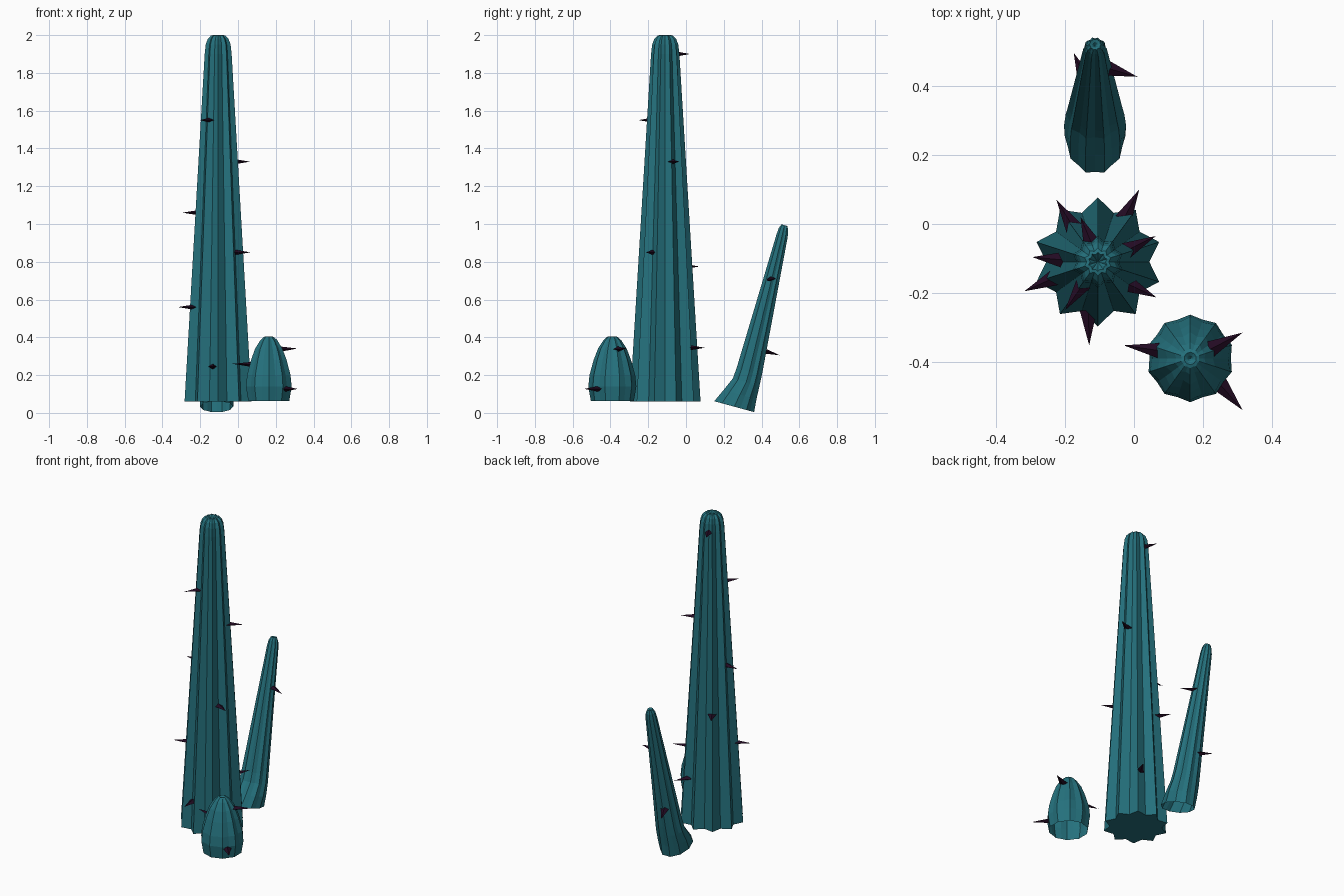
import bpy, bmesh, math
from mathutils import Vector, Matrix

if "Cube" in bpy.data.objects:
    bpy.data.objects.remove(bpy.data.objects["Cube"])

RIBS = 10


def material(name, rgb):
    m = bpy.data.materials.new(name)
    m.diffuse_color = (*rgb, 1)
    m.use_nodes = True
    m.node_tree.nodes["Principled BSDF"].inputs["Base Color"].default_value = m.diffuse_color
    return m


teal = material("teal cactus skin", (0.018, 0.165, 0.205))
plum = material("dark plum spine", (0.016, 0.003, 0.016))


def add_object(name, bm, mat):
    bmesh.ops.recalc_face_normals(bm, faces=bm.faces)
    me = bpy.data.meshes.new(name)
    bm.to_mesh(me)
    bm.free()
    me.materials.append(mat)
    ob = bpy.data.objects.new(name, me)
    bpy.context.collection.objects.link(ob)
    return ob


def cactus(name, rings, matrix, tip_z, phase=0.0, cap=False):
    """Ribbed stem. Each ring: (z, x radius, y radius, y offset, valley ratio)."""
    bm = bmesh.new()
    n = RIBS * 2
    loops = []
    for z, rx, ry, oy, valley in rings:
        loop = []
        for i in range(n):
            a = math.pi / 2 + phase + i * math.tau / n
            k = 1 if i % 2 == 0 else valley
            loop.append(bm.verts.new((rx * k * math.cos(a), oy + ry * k * math.sin(a), z)))
        loops.append(loop)
    for lo, hi in zip(loops, loops[1:]):
        for i in range(n):
            j = (i + 1) % n
            bm.faces.new((lo[i], lo[j], hi[j], hi[i]))
    # dimpled crown
    tip = bm.verts.new((0, rings[-1][3], tip_z))
    for i in range(n):
        bm.faces.new((loops[-1][i], loops[-1][(i + 1) % n], tip))
    if cap:
        c = bm.verts.new((0, 0, rings[0][0]))
        for i in range(n):
            bm.faces.new((loops[0][(i + 1) % n], loops[0][i], c))
    bm.transform(matrix)
    return add_object(name, bm, teal)


def spines(name, pairs):
    """Flattened four-sided thorns from base to tip."""
    bm = bmesh.new()
    for base, tip in pairs:
        base, tip = Vector(base), Vector(tip)
        d = (tip - base).normalized()
        side = d.cross(Vector((0, 0, 1))).normalized()
        up = side.cross(d)
        root = base - d * 0.02
        q = [bm.verts.new(root + v) for v in
             (side * 0.025, up * 0.015, side * -0.025, up * -0.015)]
        t = bm.verts.new(tip)
        bm.faces.new(q)
        for i in range(4):
            bm.faces.new((q[i], q[(i + 1) % 4], t))
    return add_object(name, bm, plum)


def round_rings(profile):
    return [(z, r, r, 0, v) for z, r, v in profile]


# tall main cactus
cactus("tall_cactus", round_rings([
    (0.06, 0.187, 0.8), (1.90, 0.075, 0.82), (1.95, 0.069, 0.82),
    (1.98, 0.058, 0.82), (1.998, 0.040, 0.8), (2.0, 0.028, 0.8),
    (1.985, 0.013, 0.9)]),
    Matrix.Translation((-0.105, -0.11, 0)), 1.97, cap=True)

# short barrel cactus
cactus("barrel_cactus", round_rings([
    (0.063, 0.114, 0.94), (0.14, 0.127, 0.93), (0.20, 0.121, 0.91),
    (0.28, 0.099, 0.89), (0.34, 0.076, 0.87), (0.385, 0.047, 0.87),
    (0.402, 0.028, 0.9), (0.405, 0.018, 0.95), (0.398, 0.008, 1)]),
    Matrix.Translation((0.163, -0.39, 0)), 0.385)

# leaning cactus with a flared foot
cactus("leaning_cactus", [
    (0.0, 0.088, 0.115, 0.0, 0.94), (0.07, 0.090, 0.095, 0.013, 0.92),
    (0.142, 0.085, 0.077, 0.027, 0.9), (0.20, 0.080, 0.073, 0.028, 0.88),
    (0.94, 0.034, 0.032, 0.006, 0.86), (0.975, 0.028, 0.027, 0.004, 0.86),
    (0.997, 0.017, 0.017, 0.003, 0.86), (0.992, 0.007, 0.007, 0.003, 1)],
    Matrix.Translation((-0.113, 0.255, 0.033)) @ Matrix.Rotation(math.radians(-15.3), 4, 'X'),
    0.98, phase=math.pi / RIBS)

# thorns on the tall cactus: height, base xy, tip xy
tall = [(1.90, (-0.13, -0.04), (-0.155, 0.02)), (1.55, (-0.155, -0.185), (-0.2, -0.25)),
        (1.33, (-0.008, -0.07), (0.063, -0.035)), (1.06, (-0.22, -0.103), (-0.295, -0.096)),
        (0.85, (-0.005, -0.18), (0.065, -0.213)), (0.775, (-0.185, 0.005), (-0.225, 0.07)),
        (0.56, (-0.245, -0.162), (-0.318, -0.195)), (0.345, (-0.022, 0.03), (0.015, 0.1)),
        (0.245, (-0.132, -0.27), (-0.13, -0.352))]
spines("tall_cactus_spines", [((*b, z), (*t, z)) for z, b, t in tall])

# thorns on the barrel cactus
spines("barrel_cactus_spines", [
    ((0.065, -0.366, 0.257), (-0.03, -0.352, 0.26)),
    ((0.235, -0.356, 0.338), (0.315, -0.315, 0.341)),
    ((0.26, -0.477, 0.127), (0.315, -0.54, 0.127))])

# thorns on the leaning cactus
spines("leaning_cactus_spines", [
    ((-0.145, 0.425, 0.325), (-0.175, 0.497, 0.305)),
    ((-0.07, 0.45, 0.71), (0.01, 0.427, 0.70))])
